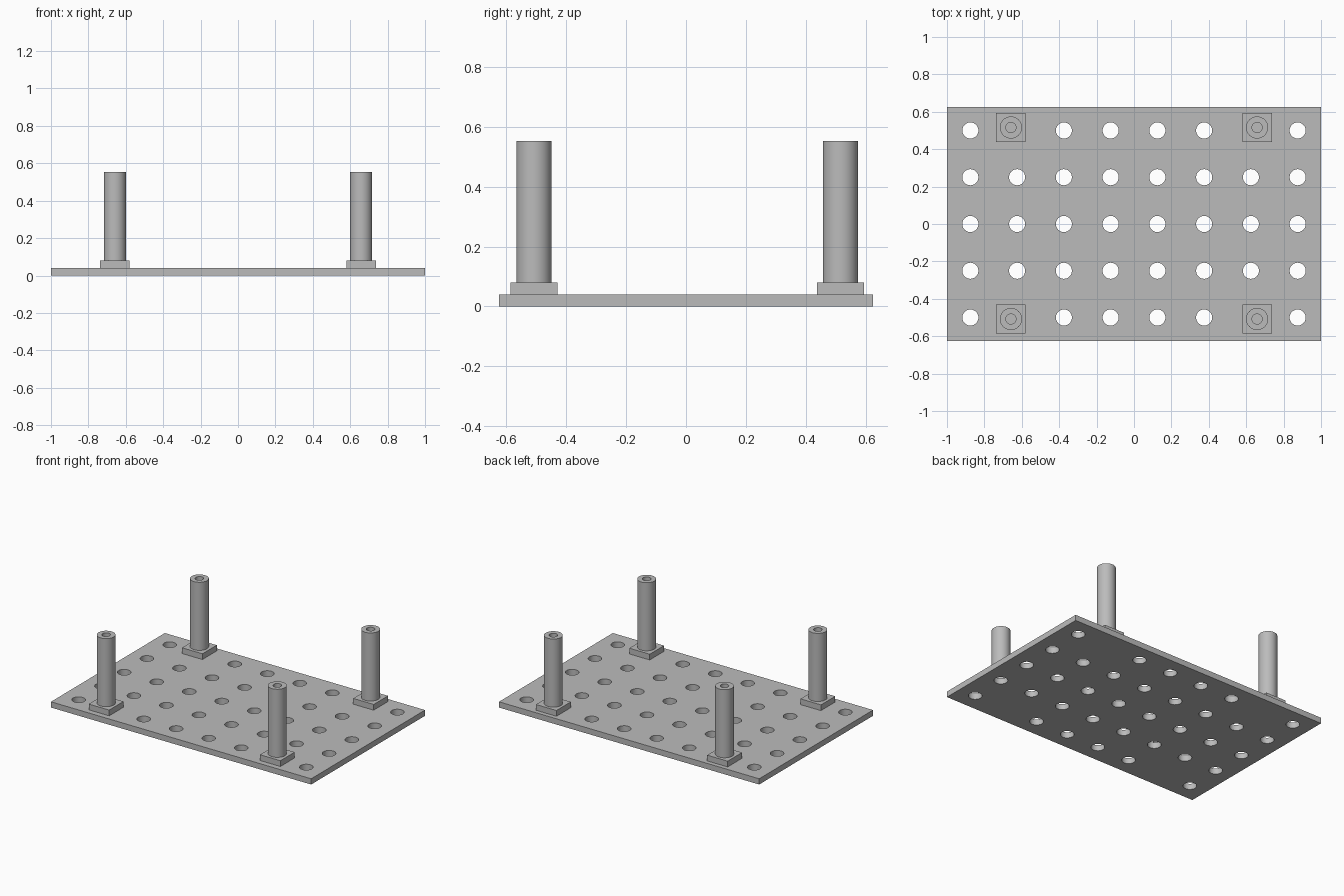
import bpy, bmesh, math
from mathutils import Matrix, Vector

default = bpy.data.objects.get("Cube")
if default:
    bpy.data.objects.remove(default, do_unlink=True)

PLATE_T, PAD_TOP, POST_TOP, BORE_FLOOR = 0.04, 0.08, 0.553, 0.1
POST_X, POST_YS = 0.658, (-0.508, 0.516)
SEGMENTS = 48

grey = bpy.data.materials.new("plain_grey")
grey.use_nodes = True
grey.diffuse_color = (0.5, 0.5, 0.5, 1)
grey.node_tree.nodes["Principled BSDF"].inputs["Base Color"].default_value = (0.5, 0.5, 0.5, 1)


def make_object(name, bm, location=(0, 0, 0)):
    bmesh.ops.recalc_face_normals(bm, faces=bm.faces[:])
    mesh = bpy.data.meshes.new(name)
    bm.to_mesh(mesh)
    bm.free()
    mesh.materials.append(grey)
    obj = bpy.data.objects.new(name, mesh)
    obj.location = location
    bpy.context.collection.objects.link(obj)
    return obj


def select(obj):
    bpy.ops.object.select_all(action='DESELECT')
    obj.select_set(True)
    bpy.context.view_layer.objects.active = obj


def smooth(obj):
    select(obj)
    bpy.ops.object.shade_smooth_by_angle(angle=math.radians(30))


def box(name, size, location):
    bm = bmesh.new()
    bmesh.ops.create_cube(bm, size=1, matrix=Matrix.Diagonal((*size, 1)))
    return make_object(name, bm, location)


def post(name, location):
    # Turned tube with a bore open at the top
    profile = [(0, BORE_FLOOR), (0.027, BORE_FLOOR), (0.027, POST_TOP),
               (0.059, POST_TOP), (0.059, PAD_TOP), (0, PAD_TOP)]
    bm = bmesh.new()
    verts = [bm.verts.new((r, 0, z)) for r, z in profile]
    edges = [bm.edges.new(pair) for pair in zip(verts, verts[1:])]
    bmesh.ops.spin(bm, geom=verts + edges, cent=Vector(), axis=(0, 0, 1),
                   angle=math.tau, steps=SEGMENTS)
    bmesh.ops.remove_doubles(bm, verts=bm.verts[:], dist=0.0001)
    smooth(make_object(name, bm, location))


# Base plate with a regular grid of holes, left solid beneath the posts
plate = box("perforated_plate", (2, 1.25, PLATE_T), (0, 0, PLATE_T / 2))
bm = bmesh.new()
for col in range(8):
    for row in range(5):
        if col in (1, 6) and row in (0, 4):
            continue
        place = Matrix.Translation(((col - 3.5) / 4, (row - 2) / 4, PLATE_T / 2))
        bmesh.ops.create_cone(bm, cap_ends=True, segments=SEGMENTS, radius1=0.043,
                              radius2=0.043, depth=PLATE_T * 3, matrix=place)
cutter = make_object("hole_cutter", bm)
cutter.hide_render = True
cut = plate.modifiers.new("holes", 'BOOLEAN')
cut.operation = 'DIFFERENCE'
cut.solver = 'EXACT'
cut.object = cutter
select(plate)
bpy.ops.object.modifier_apply(modifier=cut.name)
bpy.data.objects.remove(cutter, do_unlink=True)
smooth(plate)

# Four posts on square pads
for side, x in (("right", -POST_X), ("left", POST_X)):
    for end, y in zip(("front", "back"), POST_YS):
        box(f"{end}_{side}_pad", (0.157, 0.157, PAD_TOP - PLATE_T),
            (x, y, (PAD_TOP + PLATE_T) / 2))
        post(f"{end}_{side}_post", (x, y, 0))
